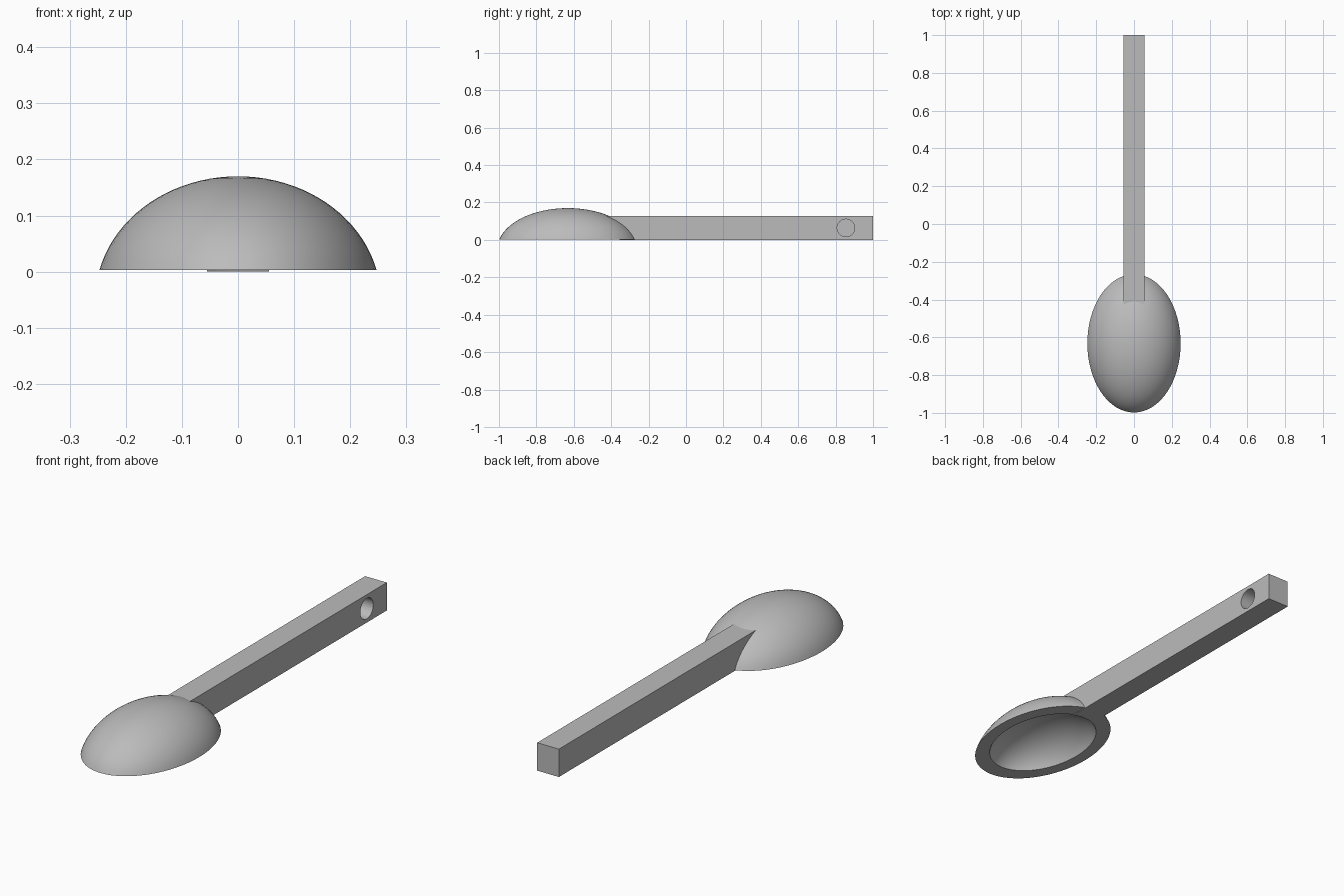
import bpy, bmesh
from math import sin, cos, pi, asin
from mathutils import Matrix

cube = bpy.data.objects.get("Cube")
if cube:
    bpy.data.objects.remove(cube)

grey = bpy.data.materials.new("plain_grey")
grey.use_nodes = True
COLOUR = (0.5, 0.5, 0.5, 1)
grey.diffuse_color = COLOUR
grey.node_tree.nodes["Principled BSDF"].inputs["Base Color"].default_value = COLOUR

CENTRE_Y, DROP, RIM_Z = -0.632, 0.05, 0.003   # ellipsoid centre lies below the rim
OUTER = (0.2545, 0.377, 0.22)
INNER = tuple(r * 0.8 for r in OUTER)
SEGMENTS, RINGS = 64, 20


def make_object(name, bm):
    bmesh.ops.recalc_face_normals(bm, faces=bm.faces)
    mesh = bpy.data.meshes.new(name)
    bm.to_mesh(mesh)
    bm.free()
    mesh.materials.append(grey)
    obj = bpy.data.objects.new(name, mesh)
    bpy.context.collection.objects.link(obj)
    return obj


def dome(bm, radii):
    """Ellipsoid cap from the rim plane up to its pole; returns the rim loop."""
    rx, ry, rz = radii
    start = asin((DROP + RIM_Z) / rz)
    loops = []
    for i in range(RINGS):
        a = start + (pi / 2 - start) * i / RINGS
        loops.append([bm.verts.new((rx * cos(a) * cos(t), CENTRE_Y + ry * cos(a) * sin(t),
                                    rz * sin(a) - DROP))
                      for t in (2 * pi * k / SEGMENTS for k in range(SEGMENTS))])
    for low, high in zip(loops, loops[1:]):
        bridge(bm, low, high)
    pole = bm.verts.new((0, CENTRE_Y, rz - DROP))
    for k in range(SEGMENTS):
        bm.faces.new((loops[-1][k], loops[-1][(k + 1) % SEGMENTS], pole))
    return loops[0]


def bridge(bm, a, b):
    for k in range(SEGMENTS):
        n = (k + 1) % SEGMENTS
        bm.faces.new((a[k], a[n], b[n], b[k]))


def cut(obj, cutter):
    cutter.hide_render = True
    cutter.hide_set(True)
    mod = obj.modifiers.new(cutter.name, "BOOLEAN")
    mod.operation = "DIFFERENCE"
    mod.solver = "EXACT"
    mod.object = cutter


# Bowl: outer dome, hollow inside and flat rim between them
bm = bmesh.new()
bridge(bm, dome(bm, OUTER), dome(bm, INNER))
bowl = make_object("bowl", bm)

# Handle: square bar running into the bowl wall
bm = bmesh.new()
bmesh.ops.create_cube(bm, size=1, matrix=Matrix.Translation((0, 0.275, 0.064))
                      @ Matrix.Diagonal((0.11, 1.45, 0.128, 1)))
handle = make_object("handle", bm)

# Cutter that keeps the handle out of the hollow
bm = bmesh.new()
bmesh.ops.create_uvsphere(bm, u_segments=SEGMENTS, v_segments=40, radius=1,
                          matrix=Matrix.Translation((0, CENTRE_Y, -DROP))
                          @ Matrix.Diagonal((*INNER, 1)))
cut(handle, make_object("hollow_cutter", bm))

# Blind hanging hole in the left side of the handle
bm = bmesh.new()
bmesh.ops.create_cone(bm, cap_ends=True, segments=32, radius1=0.047, radius2=0.047, depth=0.12,
                      matrix=Matrix.Translation((0.015, 0.855, 0.064)) @ Matrix.Rotation(pi / 2, 4, "Y"))
cut(handle, make_object("hole_cutter", bm))

# Smooth bowl with a sharp rim
bpy.ops.object.select_all(action="DESELECT")
bowl.select_set(True)
bpy.context.view_layer.objects.active = bowl
bpy.ops.object.shade_smooth_by_angle(angle=pi / 6)
